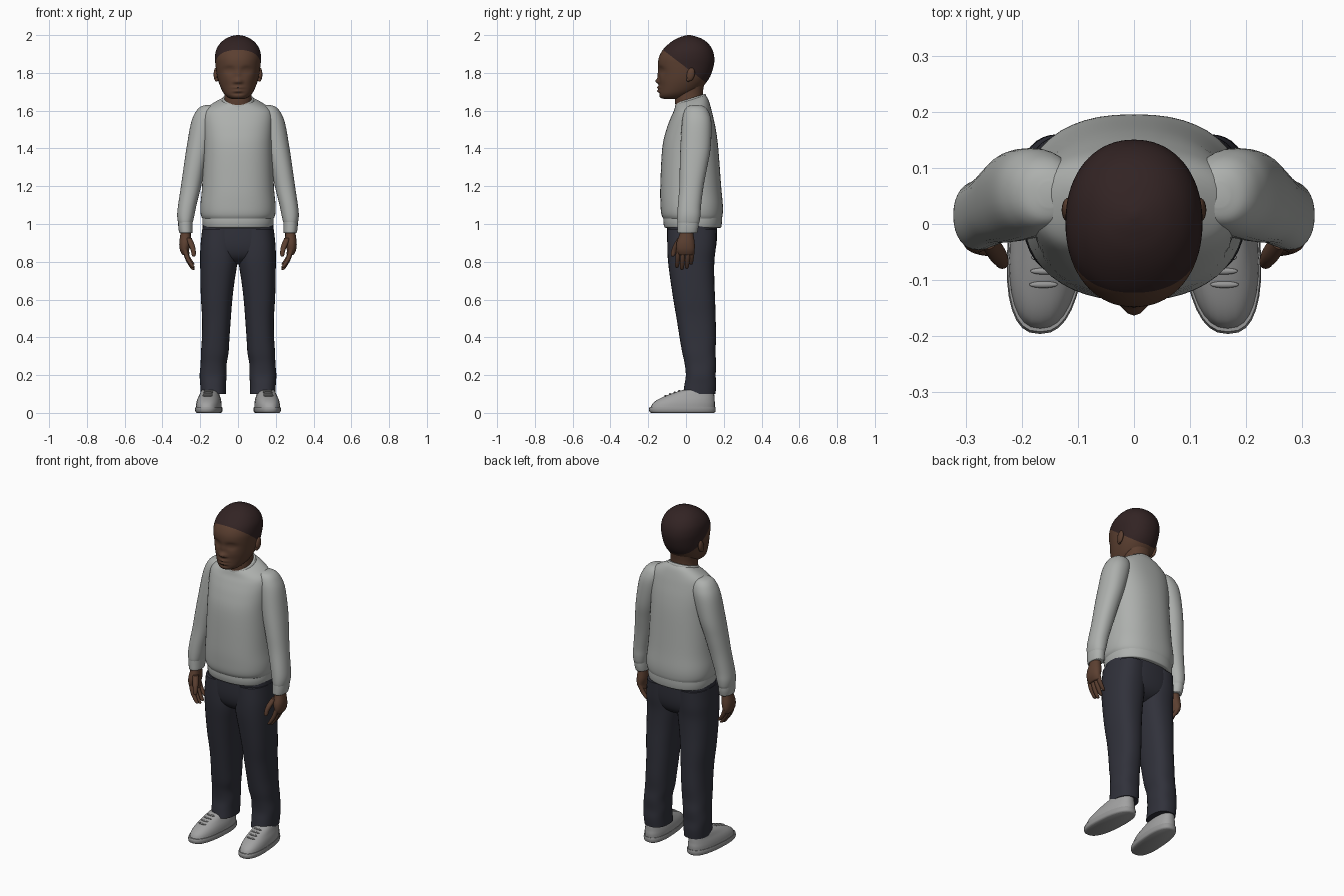
import bpy, bmesh, math
from mathutils import Matrix, Vector


def material(name, r, g, b):
    m = bpy.data.materials.new(name)
    m.diffuse_color = (r, g, b, 1)
    return m


SKIN = material("brown skin", 0.105, 0.05, 0.03)
HAIR = material("dark hair", 0.032, 0.017, 0.017)
KNIT = material("light grey knit", 0.42, 0.435, 0.42)
CLOTH = material("navy cloth", 0.03, 0.031, 0.043)
SHOE = material("grey shoe", 0.36, 0.36, 0.36)
SOLE = material("sole grey", 0.31, 0.31, 0.31)


def finish(bm, name, mats, mirror=False, angle=50):
    bmesh.ops.recalc_face_normals(bm, faces=bm.faces)
    me = bpy.data.meshes.new(name)
    bm.to_mesh(me)
    bm.free()
    ob = bpy.data.objects.new(name, me)
    bpy.context.collection.objects.link(ob)
    for m in mats:
        me.materials.append(m)
    bpy.ops.object.select_all(action='DESELECT')
    ob.select_set(True)
    bpy.context.view_layer.objects.active = ob
    bpy.ops.object.shade_smooth_by_angle(angle=math.radians(angle))
    if mirror:
        ob.modifiers.new("mirror", 'MIRROR').use_mirror_merge = False
    return ob


def spline(rows, steps):
    """Catmull-Rom through rows of numbers."""
    out = []
    for i in range(len(rows) - 1):
        p = [rows[max(0, min(len(rows) - 1, i + k))] for k in (-1, 0, 1, 2)]
        for s in range(steps):
            t = s / steps
            out.append([0.5 * (2 * b + (c - a) * t + (2 * a - 5 * b + 4 * c - d) * t * t
                               + (3 * b - a - 3 * c + d) * t ** 3)
                        for a, b, c, d in zip(*p)])
    return out + [list(rows[-1])]


def loft_mesh(rings, seg=32, steps=5, power=2.2):
    """Rings: (z, x min, x max, y front, y back[, tilt])."""
    bm = bmesh.new()
    rows = []
    for z, x0, x1, f, b, tilt in spline([(tuple(r) + (0,))[:6] for r in rings], steps):
        row = []
        for k in range(seg):
            a = 2 * math.pi * k / seg
            c, s = math.cos(a), math.sin(a)
            u = math.copysign(abs(c) ** (2 / power), c)
            v = math.copysign(abs(s) ** (2 / power), s)
            dy = (b - f) / 2 * v
            row.append(bm.verts.new(((x0 + x1) / 2 + (x1 - x0) / 2 * u, (f + b) / 2 + dy, z + tilt * dy)))
        rows.append(row)
    for r, q in zip(rows, rows[1:]):
        for k in range(seg):
            n = (k + 1) % seg
            bm.faces.new((r[k], r[n], q[n], q[k]))
    bm.faces.new(rows[0])
    bm.faces.new(rows[-1])
    return bm


def loft(name, rings, mat, mirror=False, **kw):
    return finish(loft_mesh(rings, **kw), name, [mat], mirror)


def ball(name, centre, radii, mat, mirror=False, tilt=0):
    bm = bmesh.new()
    m = (Matrix.Translation(centre) @ Matrix.Rotation(tilt, 4, 'X')
         @ Matrix.Diagonal((*radii, 1)))
    bmesh.ops.create_uvsphere(bm, u_segments=20, v_segments=12, radius=1, matrix=m)
    return finish(bm, name, [mat], mirror)


def sym(z, w, f, b, tilt=0):
    return (z, -w, w, f, b, tilt)


# head: smooth loft, then sculpted face bumps
bm = loft_mesh([sym(1.662, .03, -.115, -.03), sym(1.668, .05, -.135, .0), sym(1.685, .07, -.143, .03),
                sym(1.71, .086, -.143, .07), sym(1.75, .102, -.142, .108), sym(1.79, .112, -.143, .132),
                sym(1.84, .119, -.148, .147), sym(1.88, .122, -.144, .15), sym(1.92, .116, -.124, .141),
                sym(1.955, .096, -.09, .118), sym(1.98, .067, -.053, .085), sym(1.994, .036, -.017, .048),
                sym(2.0, .006, .01, .022)], seg=72, steps=6, power=2.15)
BUMPS = [(0, 1.757, .017, .014, -.02), (.016, 1.752, .010, .009, -.007),  # nose tip, nostrils
         (0, 1.79, .011, .022, -.007),                                    # nose bridge
         (.046, 1.815, .026, .016, .014), (.046, 1.814, .016, .009, -.007),  # sockets, lids
         (0, 1.722, .026, .007, -.012), (0, 1.704, .022, .007, -.011),    # lips
         (0, 1.713, .026, .003, .004), (0, 1.69, .03, .006, .005),        # mouth line, chin dip
         (.055, 1.765, .025, .025, -.004)]                                # cheeks
for v in bm.verts:
    if v.co.y < -.04:
        x, z = abs(v.co.x), v.co.z
        v.co.y += sum(d * math.exp(-((x - cx) / sx) ** 2 - ((z - cz) / sz) ** 2)
                      for cx, cz, sx, sz, d in BUMPS)
# hairline cut: sloping plane from forehead to behind the ear, level at the nape
slope, hair_pt, nape = Vector((0, .76, 1)), Vector((0, -.12, 1.92)), 1.75
for co, no in ((hair_pt, slope), (Vector((0, 0, nape)), Vector((0, 0, 1)))):
    bmesh.ops.bisect_plane(bm, geom=bm.verts[:] + bm.edges[:] + bm.faces[:], plane_co=co, plane_no=no)
for f in bm.faces:
    c = f.calc_center_median()
    f.material_index = int((c - hair_pt).dot(slope) > 0 and c.z > nape)
finish(bm, "head", [SKIN, HAIR], angle=80)

ball("ear", (.117, .025, 1.792), (.012, .021, .036), SKIN, True, -.2)
ball("ear_lobe", (.114, .012, 1.765), (.009, .010, .012), SKIN, True)
loft("neck", [sym(1.58, .078, -.05, .11), sym(1.65, .073, -.058, .092), sym(1.70, .071, -.055, .09),
              sym(1.76, .075, -.05, .1)], SKIN)

# sweater body, hem band and collar
loft("sweater_body", [sym(1.025, .186, -.118, .188), sym(1.05, .197, -.13, .194), sym(1.1, .199, -.135, .195),
                      sym(1.2, .19, -.136, .186), sym(1.4, .182, -.126, .171), sym(1.5, .184, -.104, .158),
                      sym(1.57, .184, -.08, .142, .05), sym(1.61, .17, -.065, .13, .13),
                      sym(1.64, .125, -.058, .117, .24), sym(1.658, .083, -.053, .102, .32)],
     KNIT, seg=48, power=2.35)
loft("sweater_hem", [sym(.98, .178, -.108, .182), sym(.985, .185, -.115, .187), sym(1.01, .189, -.12, .19),
                     sym(1.04, .188, -.12, .19)], KNIT, seg=48, power=2.35)
loft("sweater_collar", [sym(1.645, .088, -.058, .108, .32), sym(1.657, .086, -.056, .106, .32),
                        sym(1.665, .080, -.052, .1, .32)], KNIT, seg=48)

# sleeves and cuffs
loft("sleeve", [(1.63, .13, .17, .03, .075), (1.62, .11, .2, .005, .1), (1.59, .10, .226, -.012, .122),
                (1.53, .11, .25, -.022, .135), (1.4, .145, .273, -.03, .13), (1.3, .172, .288, -.033, .112),
                (1.2, .195, .302, -.035, .093), (1.1, .22, .317, -.043, .08), (1.05, .23, .322, -.046, .077),
                (1.015, .238, .319, -.046, .072), (1.0, .243, .314, -.042, .066)], KNIT, True)
loft("cuff", [(.952, .245, .308, -.042, .056), (.957, .241, .312, -.046, .06), (.985, .24, .316, -.046, .066),
              (1.015, .24, .317, -.045, .068)], KNIT, True)

# hands: palm, four curled fingers, thumb
loft("palm", [(.97, .25, .302, -.028, .036), (.94, .25, .306, -.036, .04), (.9, .25, .311, -.05, .046),
              (.865, .258, .308, -.05, .046), (.84, .258, .297, -.042, .04), (.835, .265, .29, -.035, .03)], SKIN, True)
for i, (y, tip) in enumerate(((-.04, .768), (-.014, .757), (.012, .763), (.034, .785))):
    path = [(0, .282, .0125), (.45, .268, .0125), (.75, .252, .0115), (.95, .239, .009), (1, .235, .003)]
    loft("finger_%d" % (i + 1),
         [(.865 + (tip - .865) * t, x - r, x + r, y - .008 * t - r, y - .008 * t + r) for t, x, r in path],
         SKIN, True, seg=14, steps=4)
loft("thumb", [(.925, .245, .275, -.045, -.01), (.89, .23, .262, -.066, -.034), (.86, .224, .25, -.077, -.05),
               (.835, .224, .245, -.08, -.058), (.828, .23, .239, -.075, -.065)], SKIN, True, seg=16)

# trousers
loft("trouser_seat", [sym(1.0, .186, -.1, .165), sym(.9, .193, -.099, .162), sym(.84, .18, -.085, .148),
                      sym(.805, .13, -.055, .12), sym(.785, .06, -.01, .08)], CLOTH, seg=40, power=2.5)
loft("trouser_leg", [(.97, .002, .19, -.098, .162), (.88, .002, .199, -.099, .158), (.8, .003, .2, -.095, .15),
                     (.7, .018, .199, -.082, .15), (.6, .03, .196, -.067, .154), (.5, .038, .19, -.05, .157),
                     (.4, .045, .191, -.034, .159), (.32, .05, .196, -.02, .156), (.26, .06, .198, -.007, .16),
                     (.2, .06, .203, -.001, .157), (.15, .064, .2, -.008, .16), (.1, .064, .197, -.016, .156)],
     CLOTH, True, power=2.4)

# shoes: sole, upper, laces, all turned slightly outward


def shoe_ring(z, w, f, b):
    return (z, .153 - w, .153 + w, f, b)


parts = [loft("shoe_sole", [shoe_ring(0, .061, -.183, .148), shoe_ring(.006, .068, -.193, .155),
                            shoe_ring(.02, .07, -.196, .157), shoe_ring(.032, .068, -.192, .155)],
              SOLE, True, power=2.5),
         loft("shoe_upper", [shoe_ring(.028, .066, -.188, .152), shoe_ring(.05, .065, -.176, .153),
                             shoe_ring(.07, .061, -.15, .151), shoe_ring(.09, .054, -.108, .15),
                             shoe_ring(.108, .048, -.06, .148), shoe_ring(.122, .042, -.015, .142)],
              SHOE, True, power=2.4)]
for i in range(4):
    parts.append(ball("shoe_lace_%d" % (i + 1), (.153, -.108 + .024 * i, .091 + .0085 * i),
                      (.026, .006, .005), SOLE, True))
for ob in parts:
    for v in ob.data.vertices:
        v.co.x -= .075 * v.co.y
